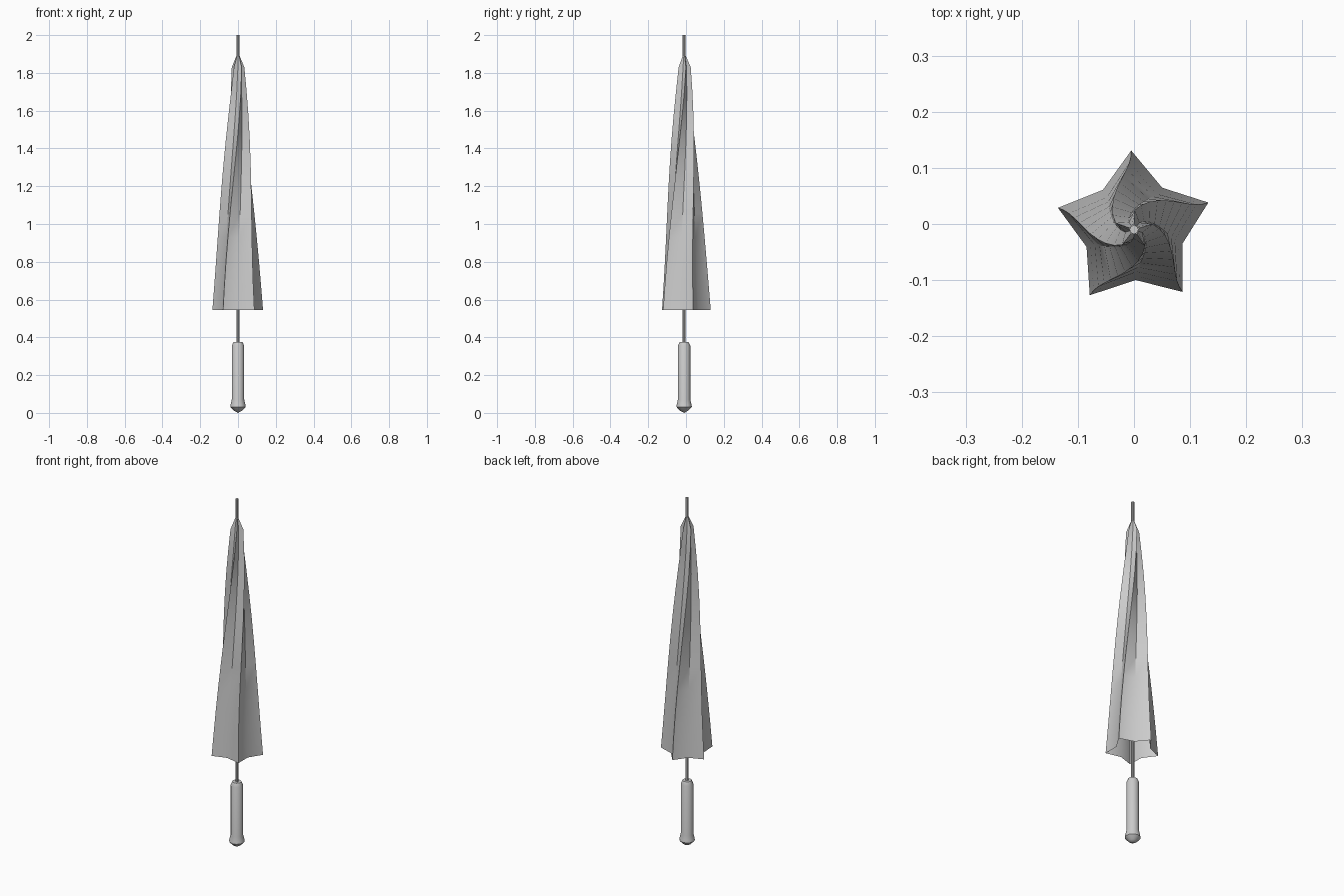
import bpy, bmesh, math

cube = bpy.data.objects.get("Cube")
if cube:
    bpy.data.objects.remove(cube)

AXIS_Y = -0.01
RIBS = 5

grey = bpy.data.materials.new("light_grey")
grey.use_nodes = True
colour = (0.6, 0.6, 0.6, 1)
grey.diffuse_color = colour
grey.node_tree.nodes["Principled BSDF"].inputs["Base Color"].default_value = colour


def loft(name, rings, sharp=35):
    """Skin a list of closed rings; a ring of one point closes the end."""
    bm = bmesh.new()
    rows = [[bm.verts.new(p) for p in ring] for ring in rings]
    for low, high in zip(rows, rows[1:]):
        n = max(len(low), len(high))
        for i in range(n):
            j = (i + 1) % n
            corners = [low[i % len(low)], low[j % len(low)],
                       high[j % len(high)], high[i % len(high)]]
            bm.faces.new(list(dict.fromkeys(corners)))
    mesh = bpy.data.meshes.new(name)
    bm.to_mesh(mesh)
    bm.free()
    mesh.materials.append(grey)
    obj = bpy.data.objects.new(name, mesh)
    bpy.context.collection.objects.link(obj)
    obj.location.y = AXIS_Y
    bpy.ops.object.select_all(action="DESELECT")
    obj.select_set(True)
    bpy.context.view_layer.objects.active = obj
    bpy.ops.object.shade_smooth_by_angle(angle=math.radians(sharp))
    return obj


def polar(r, degrees, z):
    a = math.radians(degrees)
    return (r * math.cos(a), r * math.sin(a), z)


def lathe(name, profile, sides):
    rings = [[polar(r, 360 * i / sides, z) for i in range(sides)] if r else [(0, 0, z)]
             for r, z in profile]
    return loft(name, rings)


def star(tip, valley, turn, z):
    step = 360 / RIBS
    points = []
    for i in range(RIBS):
        points.append(polar(tip, turn + step * i, z))
        points.append(polar(valley, turn + step * (i + 0.5), z))
    return points


# Folded canopy: a tapering star that twists more tightly towards the top
LEVELS = 10
rings = []
for k in range(LEVELS + 1):
    s = k / LEVELS
    rings.append(star(0.141 - 0.106 * s, 0.09 - 0.074 * s,
                      20 + 68 * s ** 2.2, 0.545 + 1.285 * s))
rings.append(star(0.009, 0.007, 88, 1.89))
loft("canopy", rings)

# Shaft running through the canopy to the ferrule tip
lathe("shaft", [(0, 0.3), (0.008, 0.3), (0.008, 2.0), (0, 2.0)], 8)

# Handle with a flared, pointed foot
lathe("handle", [(0, 0), (0.022, 0.012), (0.041, 0.032), (0.039, 0.045),
                 (0.033, 0.07), (0.033, 0.355), (0.024, 0.375), (0, 0.375)], 12)
